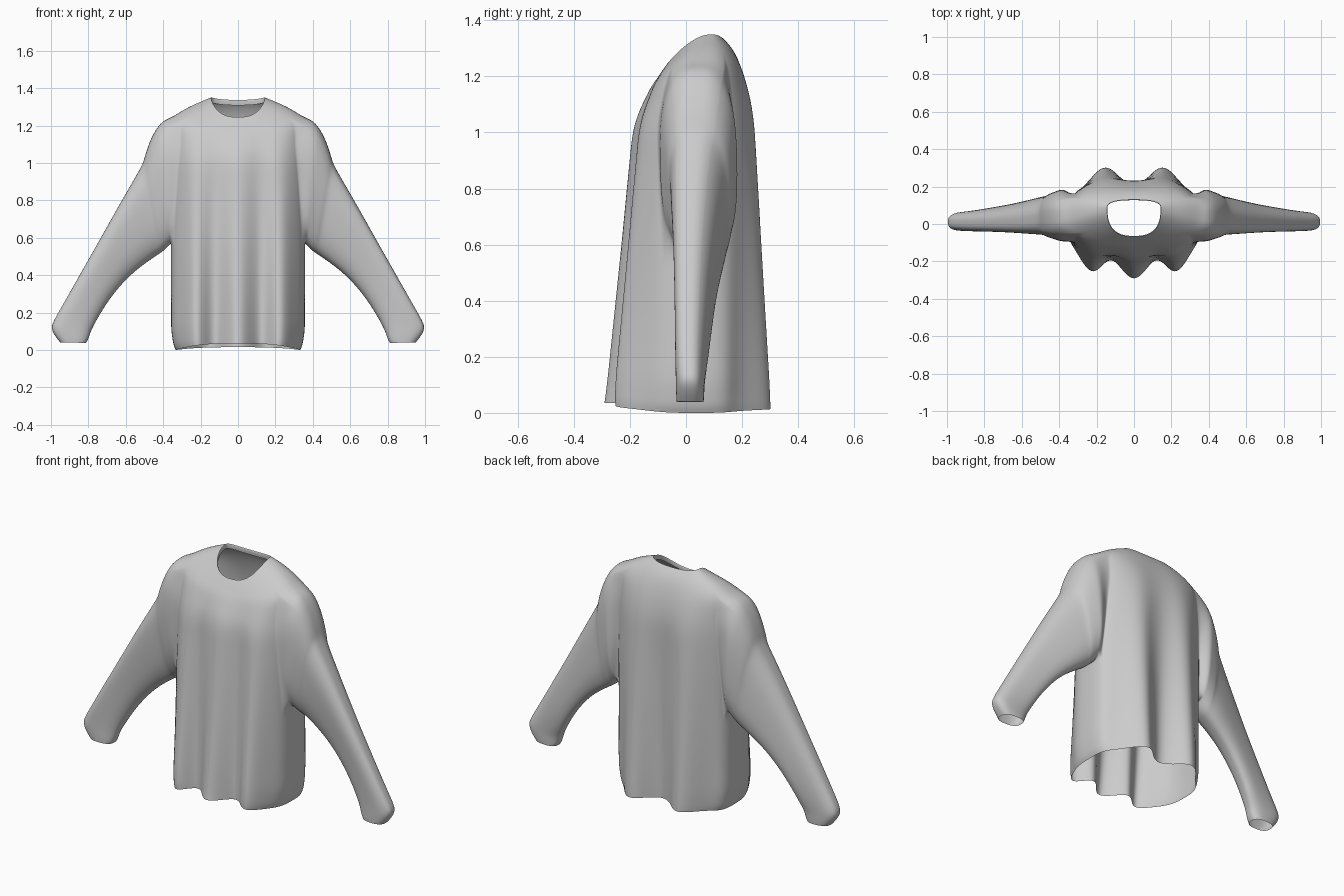
import bpy, bmesh, math

if "Cube" in bpy.data.objects:
    bpy.data.objects.remove(bpy.data.objects["Cube"])

N = 96          # columns around the torso
H = 9           # half width of each armhole, in columns


def spow(v, p):
    return math.copysign(abs(v) ** p, v)


def lerp(a, b, t):
    return a + (b - a) * max(0.0, min(1.0, t))


# Torso rings: half width, side/front/back height, front/back y, centre y, fold depth
rings = []
for z in (0, .025, .06, .11, .2, .3, .4, .5, .57, .64, .71, .78, .85, .92, 1.0):
    w = .333 if z == 0 else lerp(.345, .358, (z - .025) / .085)
    rings.append((w, z, z + .035 * (1 - z), z + .015 * (1 - z),
                  lerp(-.252, -.182, z), lerp(.260, .242, z), .035, lerp(.062, .012, z)))
rings += [
    (.354, 1.08, 1.06, 1.07, -.168, .238, .04, .008),
    (.352, 1.16, 1.11, 1.15, -.147, .224, .045, .005),
    (.350, 1.245, 1.16, 1.22, -.125, .203, .05, .002),
    (.280, 1.292, 1.19, 1.275, -.105, .180, .06, 0),
    (.205, 1.325, 1.22, 1.312, -.085, .156, .075, 0),
    (.144, 1.350, 1.245, 1.337, -.067, .130, .085, 0),
]
LOW, TOP = 8, 17        # rings at the bottom and top of the armholes


def ring_points(ring):
    w, zs, zf, zb, yf, yb, cy, fold = ring
    k = lerp(.25, .03, (zs - .6) / .45)       # armholes narrow towards the armpit
    q = lerp(.71, .76, (zs - .8) / .4)        # boxier towards the hem
    e = lerp(2, 1.3, (zs - 1.2) / .12)        # rounder scoop near the neck
    pts = []
    for j in range(N):
        t = 2 * math.pi * j / N
        t -= k * math.sin(2 * t)
        c, s = math.cos(t), math.sin(t)
        x = w * spow(c, q)
        if s < 0:
            y = cy - (cy - yf) * abs(s) ** q - fold * s * s * math.cos(2 * math.pi * x / .24)
            z = lerp(zs, zf, abs(s) ** e)
        else:
            y = cy + (yb - cy) * s ** q - fold * s * s * math.cos(2 * math.pi * x / .33)
            z = lerp(zs, zb, s * s)
        pts.append((x, y, z))
    return pts


def bridge(bm, a, b):
    n = len(a)
    for i in range(n):
        bm.faces.new((a[i], a[(i + 1) % n], b[(i + 1) % n], b[i]))


def finish(bm, name):
    bmesh.ops.recalc_face_normals(bm, faces=bm.faces)
    me = bpy.data.meshes.new(name)
    bm.to_mesh(me)
    bm.free()
    for p in me.polygons:
        p.use_smooth = True
    ob = bpy.data.objects.new(name, me)
    bpy.context.collection.objects.link(ob)
    sub = ob.modifiers.new("smooth", 'SUBSURF')
    sub.levels = sub.render_levels = 2
    return ob


# Torso, leaving the armholes open
bm = bmesh.new()
grid = [[bm.verts.new(p) for p in ring_points(r)] for r in rings]


def in_armhole(r, j):
    near = min((j + .5) % N, N - (j + .5))
    near = min(near, abs(j + .5 - N / 2))
    return LOW <= r < TOP and near < H


for r in range(len(grid) - 1):
    for j in range(N):
        if not in_armhole(r, j):
            k = (j + 1) % N
            bm.faces.new((grid[r][j], grid[r][k], grid[r + 1][k], grid[r + 1][j]))

# Sleeve sections: outer x,z, inner x,z, centre y, half depth, backward tilt of the underside
sleeve = [
    (.395, 1.230, .362, .565, .047, .142, .005),
    (.435, 1.190, .372, .555, .047, .134, .008),
    (.475, 1.110, .392, .535, .048, .122, .012),
    (.500, 1.030, .412, .520, .049, .112, .016),
    (.508, .995, .425, .512, .049, .102, .02),
    (.560, .905, .470, .482, .045, .094, .024),
    (.650, .750, .555, .420, .038, .079, .024),
    (.750, .570, .635, .340, .031, .067, .022),
    (.850, .395, .710, .240, .025, .060, .018),
    (.940, .235, .762, .150, .019, .055, .012),
    (.990, .150, .785, .105, .016, .052, .006),
    (1.00, .112, .793, .080, .015, .051, .004),
    (.975, .070, .802, .055, .015, .050, .003),
    (.950, .040, .812, .038, .015, .048, .003),
]


def armhole_loop(side):
    col = (lambda j: j % N) if side > 0 else (lambda j: (N // 2 - j) % N)
    keys = [(TOP, j) for j in range(0, H + 1)]
    keys += [(r, H) for r in range(TOP - 1, LOW, -1)]
    keys += [(LOW, j) for j in range(H, -H - 1, -1)]
    keys += [(r, -H) for r in range(LOW + 1, TOP)]
    keys += [(TOP, j) for j in range(-H, 0)]
    return [grid[r][col(j)] for r, j in keys]


# Sleeves grown from the armhole edges
for side in (1, -1):
    prev = armhole_loop(side)
    angles = [math.atan2((v.co.y - .047) / .15, (v.co.z - .905) / .33) for v in prev]
    for ox, oz, ix, iz, cy, hd, tilt in sleeve:
        cur = []
        for a in angles:
            u = spow(math.cos(a), .75)
            x = (ox + ix) / 2 + (ox - ix) / 2 * u
            z = (oz + iz) / 2 + (oz - iz) / 2 * u
            y = cy + hd * spow(math.sin(a), .75) - tilt * u
            cur.append(bm.verts.new((side * x, y, z)))
        bridge(bm, prev, cur)
        prev = cur
finish(bm, "sweater_body_and_sleeves")

# Narrow neckband turned inside the collar
bm = bmesh.new()
band = [
    rings[-1],
    (.141, 1.345, 1.242, 1.332, -.063, .126, .085, 0),
    (.143, 1.322, 1.222, 1.308, -.064, .129, .085, 0),
]
loops = [[bm.verts.new(p) for p in ring_points(r)] for r in band]
for a, b in zip(loops, loops[1:]):
    bridge(bm, a, b)
finish(bm, "neckband")
